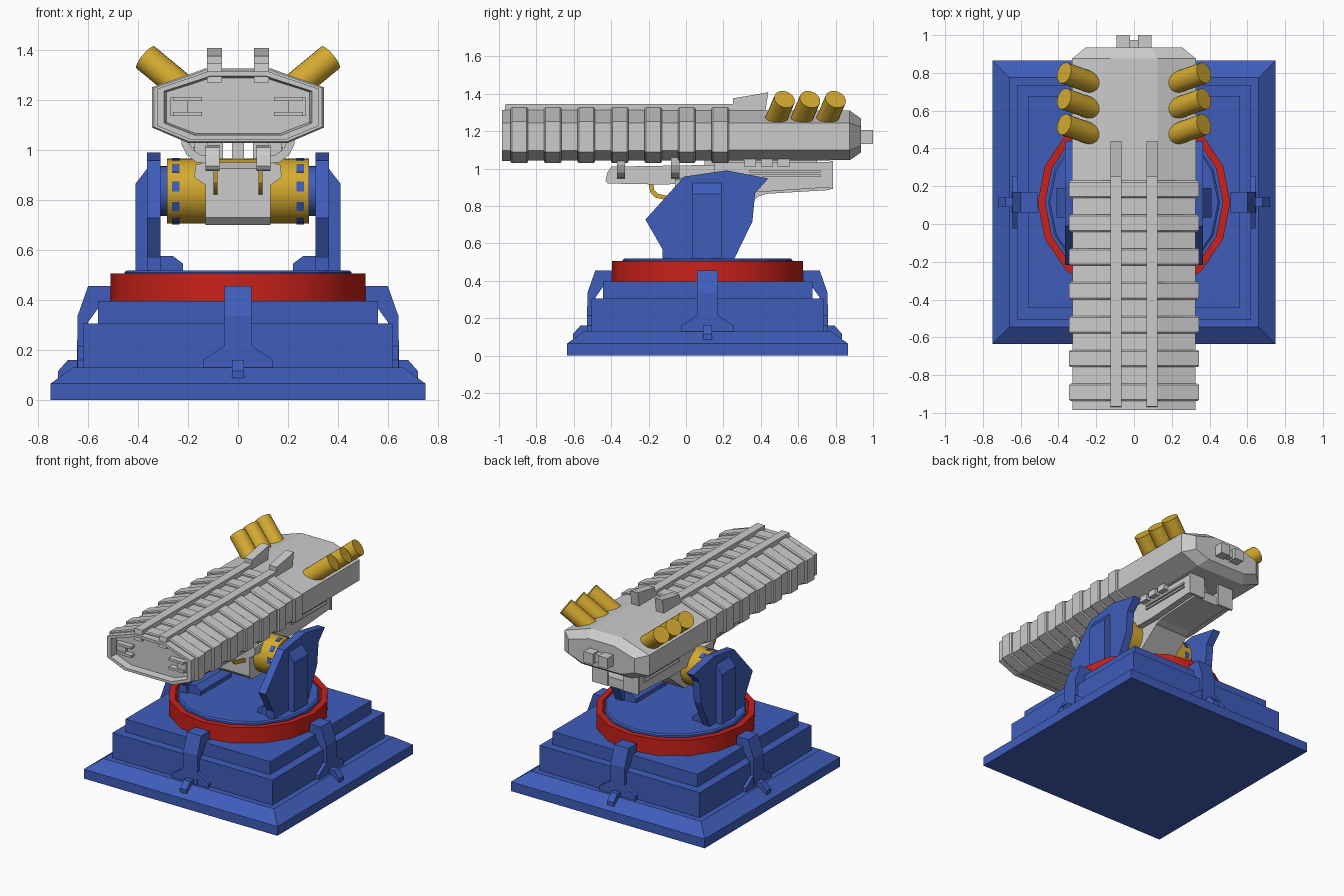
import bpy, bmesh, math
from mathutils import Matrix, Vector

if "Cube" in bpy.data.objects:
    bpy.data.objects.remove(bpy.data.objects["Cube"])

CY = 0.115                      # y of the turntable axis


def material(name, col):
    m = bpy.data.materials.new(name)
    m.diffuse_color = (*col, 1)
    m.use_nodes = True
    m.node_tree.nodes["Principled BSDF"].inputs["Base Color"].default_value = m.diffuse_color
    return m


BLUE = material("blue", (0.05, 0.11, 0.50))
RED = material("red", (0.60, 0.015, 0.01))
GOLD = material("gold", (0.66, 0.40, 0.03))


def finish(name, bm, mat=None, mw=None, smooth=False):
    bmesh.ops.recalc_face_normals(bm, faces=bm.faces)
    me = bpy.data.meshes.new(name)
    bm.to_mesh(me)
    bm.free()
    ob = bpy.data.objects.new(name, me)
    bpy.context.collection.objects.link(ob)
    if mat:
        me.materials.append(mat)
    if mw:
        ob.matrix_world = mw
    if smooth:
        bpy.ops.object.select_all(action='DESELECT')
        ob.select_set(True)
        bpy.context.view_layer.objects.active = ob
        bpy.ops.object.shade_smooth_by_angle(angle=math.radians(30))
    return ob


def loft(name, rings, mat=None, mw=None, smooth=False, loop=False):
    """Skin a list of equal-length point rings; cap the ends unless looped."""
    bm = bmesh.new()
    vs = [[bm.verts.new(p) for p in r] for r in rings]
    n = len(vs[0])
    pairs = list(zip(vs, vs[1:])) + ([(vs[-1], vs[0])] if loop else [])
    for a, b in pairs:
        for i in range(n):
            j = (i + 1) % n
            bm.faces.new((a[i], a[j], b[j], b[i]))
    if not loop:
        bm.faces.new(vs[0])
        bm.faces.new(vs[-1])
    return finish(name, bm, mat, mw, smooth)


def prism(name, pts, axis, lo, hi, mat=None, mw=None):
    """Extrude a 2D outline along x (pts are y,z) or y (pts are x,z)."""
    put = (lambda p, t: (t, *p)) if axis == 'x' else (lambda p, t: (p[0], t, p[1]))
    return loft(name, [[put(p, t) for p in pts] for t in (lo, hi)], mat, mw)


def box(name, x, y, z, mat=None, mw=None):
    return prism(name, [(y[0], z[0]), (y[1], z[0]), (y[1], z[1]), (y[0], z[1])],
                 'x', x[0], x[1], mat, mw)


def cyl(name, a, b, r, n, mat=None):
    a, b = Vector(a), Vector(b)
    q = (b - a).to_track_quat('Z', 'Y')
    circ = [q @ Vector((r * math.cos(2 * math.pi * i / n), r * math.sin(2 * math.pi * i / n), 0))
            for i in range(n)]
    return loft(name, [[a + c for c in circ], [b + c for c in circ]], mat, None, True)


def disc_rings(n, prof):
    return [[(r * math.cos(2 * math.pi * i / n), r * math.sin(2 * math.pi * i / n) + CY, z)
             for i in range(n)] for r, z in prof]


# Stepped square base
base = [(.75, 0), (.75, .065), (.66, .13), (.62, .13), (.62, .305), (.56, .305), (.56, .395)]
loft("base", [[(sx * h, CY + sy * h, z) for sx, sy in ((-1, -1), (1, -1), (1, 1), (-1, 1))]
              for h, z in base], BLUE)

# Clamp with flared foot and latch on each side of the base
for k in range(4):
    mw = Matrix.Translation((0, CY, 0)) @ Matrix.Rotation(k * math.pi / 2, 4, 'Z')
    prism("clamp", [(.51, .38), (.51, .455), (.60, .455), (.642, .335), (.645, .12), (.6, .12),
                    (.6, .31), (.55, .38)], 'x', -.055, .055, BLUE, mw)
    prism("clamp_foot", [(-.14, .1), (-.14, .16), (-.055, .215), (.055, .215), (.14, .16), (.14, .1)],
          'y', .60, .643, BLUE, mw)
    prism("clamp_latch", [(.63, .09), (.72, .085), (.72, .115), (.68, .16), (.63, .16)],
          'x', -.025, .025, BLUE, mw)

# Turntable ring and disc
loft("turntable_ring", disc_rings(16, [(.51, .395), (.51, .505), (.47, .505), (.47, .395)]),
     RED, None, True, True)
loft("turntable_disc", disc_rings(16, [(.455, .39), (.455, .51), (.445, .518)]), BLUE)

arm = [(-.125, .51), (-.125, .567), (-.217, .727), (-.01, .957), (.217, .99), (.44, .947),
       (.37, .87), (.355, .717), (.255, .51)]
for s in (-1, 1):
    # Yoke arms with outer rib, inner foot and hub
    prism("yoke_arm", arm, 'x', s * .31, s * .365, BLUE)
    prism("yoke_rib", [(s * x, z) for x, z in ((.36, .515), (.41, .515), (.41, .865), (.36, .93))],
          'y', .035, .19, BLUE)
    prism("yoke_foot", [(s * x, z) for x, z in ((.32, .515), (.22, .515), (.22, .545), (.26, .575), (.32, .575))],
          'y', -.10, .24, BLUE)
    cyl("yoke_hub", (s * .27, CY, .835), (s * .32, CY, .835), .10, 32, BLUE)
    # Slots around the pivot drum
    for k in range(10):
        mw = Matrix.Translation((0, CY, .835)) @ Matrix.Rotation(math.radians(36 * k + 28), 4, 'X')
        box("drum_slot", (s * .235, s * .265), (.11, .132), (-.02, .02), BLUE, mw)
cyl("pivot_drum", (-.285, CY, .835), (.285, CY, .835), .13, 40, GOLD)

# Cradle: central block and rear trough
prism("cradle_block", [(-.06, .925), (-.06, .73), (-.03, .70), (.2, .70), (.38, .845), (.38, .95), (0, .95)],
      'x', -.13, .13)
prism("cradle_floor", [(.2, .86), (.37, .845), (.43, .865), (.77, .885), (.77, .95), (.2, .95)],
      'x', -.13, .13)
box("cradle_post", (-.025, .025), (.1, .7), (.94, 1.05))
for s in (-1, 1):
    prism("cradle_wall", [(.15, .88), (.40, .875), (.77, .9), (.77, 1.035), (.15, 1.035)],
          'x', s * .12, s * .175)
    box("cradle_end", (s * .06, s * .18), (.77, .785), (.89, 1.04))
    box("side_rail", (s * .17, s * .187), (.34, .72), (.955, .968))
    box("side_rail", (s * .17, s * .187), (.34, .72), (.98, .993))
    for y in (.31, .40, .49):
        box("mount_block", (s * .13, s * .21), (y, y + .065), (1.01, 1.06))
    # Front guide rails, curved hangers and spring clips
    prism("guide_rail", [(-.43, .935), (-.42, .98), (-.40, 1.01), (.16, 1.02), (.16, .92), (-.15, .915), (-.42, .92)],
          'x', s * .075, s * .13)
    hanger = [(.23, 1.06), (.225, 1.02), (.205, .98), (.165, .95), (.12, .945), (.12, .975),
              (.15, .98), (.18, 1.0), (.195, 1.03), (.195, 1.06)]
    for y in (-.37, -.08):
        prism("hanger", [(s * x, z) for x, z in hanger], 'y', y, y + .045)
    prism("rail_shoulder", [(s * x, z) for x, z in ((.13, .95), (.17, .94), (.175, .89), (.13, .86))],
          'y', -.06, .2)
    prism("spring_clip", [(-.20, .92), (-.19, .87), (-.165, .845), (-.05, .82), (-.05, .845),
                          (-.15, .865), (-.17, .885), (-.175, .92)], 'x', s * .083, s * .099, GOLD)

# Launcher hull cross-section, scaled about its centre
ZC = 1.175
half = [(.20, 1.03), (.34, 1.09), (.34, 1.25), (.175, 1.308), (.13, 1.325)]
section = half + [(-x, z) for x, z in reversed(half)]


def ring(y, sx, sz):
    return [(x * sx, y, ZC + (z - ZC) * sz) for x, z in section]


# Hull with hollow muzzle and tapered tail
loft("launcher_hull", [ring(-.65, .66, .5), ring(-.90, .70, .56), ring(-.90, .82, .72), ring(-.985, .87, .80),
                       ring(-.985, .955, .92), ring(.875, .965, .90), ring(.935, .75, .62)])

# Armour ribs
for k in range(7):
    y = -.937 + .179 * k
    loft("armour_rib", [ring(y, .99, .97), ring(y + .008, 1.01, 1.01), ring(y + .084, 1.01, 1.01),
                        ring(y + .092, .99, .97)])

rail = [(-.975, 1.27), (-.965, 1.345), (.25, 1.345), (.25, 1.375), (.37, 1.395), (.44, 1.408),
        (.42, 1.28)]
for s in (-1, 1):
    # Top rails with raised sights, muzzle brackets and tail blocks
    prism("top_rail", rail, 'x', s * .065, s * .125)
    box("muzzle_bracket", (s * .145, s * .26), (-.975, -.70), (1.195, 1.212))
    box("muzzle_bracket", (s * .145, s * .26), (-.975, -.70), (1.135, 1.152))
    box("muzzle_bracket_web", (s * .20, s * .27), (-.96, -.70), (1.135, 1.212))
    box("tail_block", (s * .022, s * .092), (.92, 1.0), (1.13, 1.205))
    # Angled canisters
    for y in (.527, .663, .80):
        cyl("canister", (s * .215, y - .055, 1.242), (s * .37, y, 1.37), .057, 24, GOLD)
box("tail_link", (-.03, .03), (.92, .975), (1.14, 1.195))
